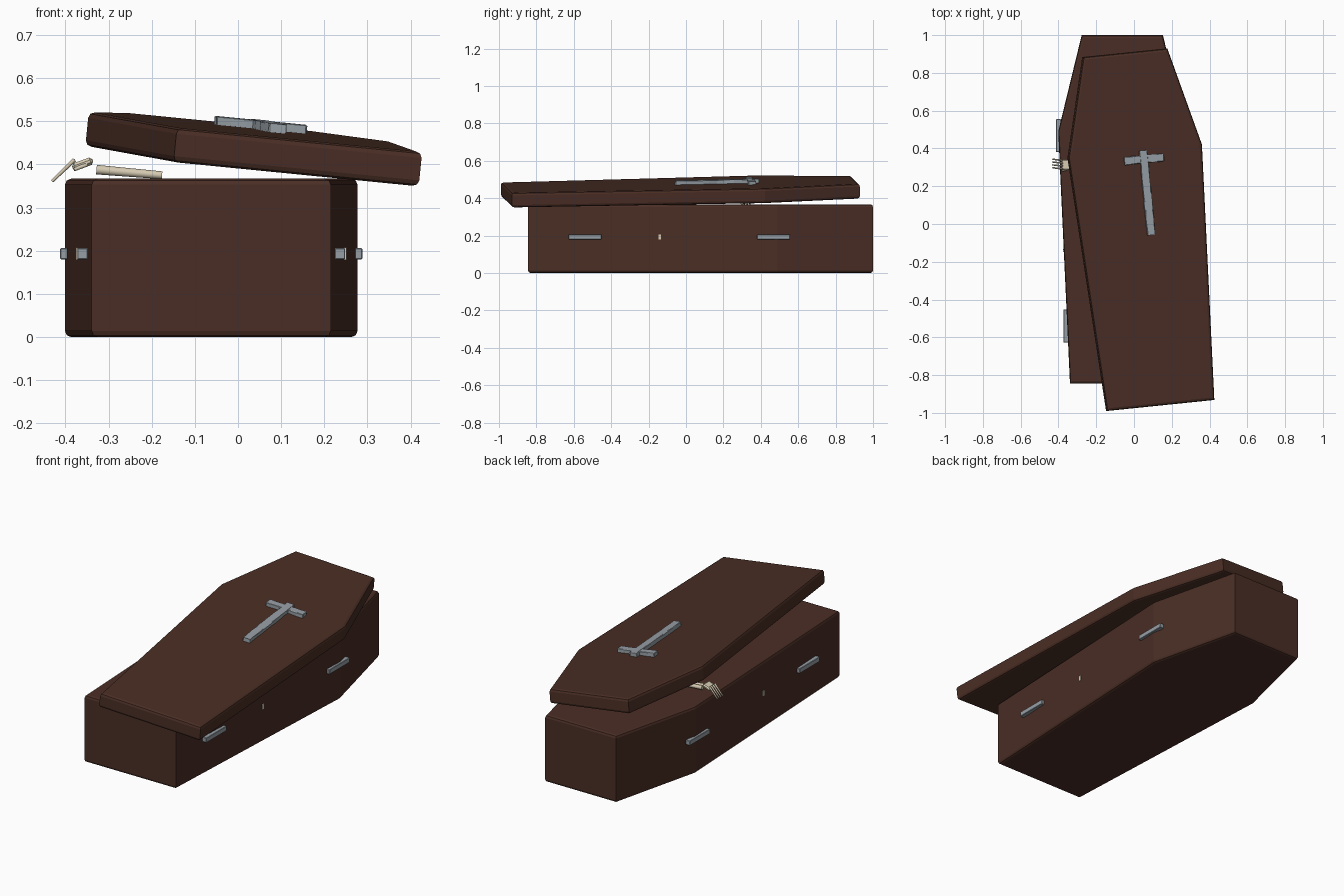
import bpy, bmesh, random
from mathutils import Vector, Matrix

random.seed(4)
cube = bpy.data.objects.get("Cube")
if cube:
    bpy.data.objects.remove(cube)


def material(name, rgb):
    m = bpy.data.materials.new(name)
    m.use_nodes = True
    m.diffuse_color = (*rgb, 1)
    m.node_tree.nodes["Principled BSDF"].inputs["Base Color"].default_value = (*rgb, 1)
    return m


WOOD = material("dark wood", (0.068, 0.027, 0.018))
METAL = material("grey metal", (0.31, 0.35, 0.38))
BONE = material("pale bone", (0.68, 0.6, 0.45))


def finish(bm, name, mat, matrix=Matrix()):
    bmesh.ops.recalc_face_normals(bm, faces=bm.faces)
    mesh = bpy.data.meshes.new(name)
    bm.to_mesh(mesh)
    bm.free()
    mesh.materials.append(mat)
    ob = bpy.data.objects.new(name, mesh)
    bpy.context.collection.objects.link(ob)
    ob.matrix_world = matrix
    return ob


def six_sided_slab(name, stations, z0, z1, matrix=Matrix()):
    """Symmetric slab from (y, half width) stations, with rounded top and bottom rims."""
    bm = bmesh.new()
    outline = [(w, y) for y, w in stations] + [(-w, y) for y, w in reversed(stations)]
    base = bm.faces.new([bm.verts.new((x, y, z0)) for x, y in outline])
    new = bmesh.ops.extrude_face_region(bm, geom=[base])["geom"]
    bmesh.ops.translate(bm, vec=(0, 0, z1 - z0),
                        verts=[g for g in new if isinstance(g, bmesh.types.BMVert)])
    rims = [e for e in bm.edges if abs(e.verts[0].co.z - e.verts[1].co.z) < 1e-4]
    bmesh.ops.bevel(bm, geom=rims, offset=0.014, segments=2, profile=0.5, affect='EDGES')
    return finish(bm, name, WOOD, matrix)


def bar(name, size, matrix, mat, cuts=0, wobble=0.0, chamfer=0.002):
    """Chamfered bar along local y, optionally with uneven hammered sides."""
    bm = bmesh.new()
    bmesh.ops.create_cube(bm, size=1)
    bmesh.ops.scale(bm, vec=size, verts=bm.verts)
    if chamfer:
        bmesh.ops.bevel(bm, geom=bm.edges[:], offset=chamfer, segments=1, affect='EDGES')
    for i in range(cuts):
        y = size[1] * ((i + 1) / (cuts + 1) - 0.5)
        bmesh.ops.bisect_plane(bm, geom=bm.verts[:] + bm.edges[:] + bm.faces[:],
                               plane_co=(0, y, 0), plane_no=(0, 1, 0))
    for v in bm.verts:
        v.co.x += random.uniform(-wobble, wobble)
        v.co.y += random.uniform(-wobble, wobble)
    return finish(bm, name, mat, matrix)


def rod(name, a, b, r1, r2, mat):
    """Tapered round bone between two points."""
    a, b = Vector(a), Vector(b)
    bm = bmesh.new()
    bmesh.ops.create_cone(bm, cap_ends=True, segments=12, radius1=r1, radius2=r2,
                          depth=(b - a).length)
    turn = (b - a).to_track_quat('Z', 'Y').to_matrix().to_4x4()
    ob = finish(bm, name, mat, Matrix.Translation((a + b) / 2) @ turn)
    for p in ob.data.polygons:
        p.use_smooth = len(p.vertices) == 4
    return ob


# Body
MID = -0.062
six_sided_slab("body", [(-0.845, 0.277), (0.49, 0.339), (1.0, 0.215)], 0, 0.367,
               Matrix.Translation((MID, 0, 0)))

# Lid, turned and tilted off the body
normal = Vector((0.1, -0.0124, 1)).normalized()
along = Vector((-0.0999, 0.995, 0.0223)).normalized()
across = along.cross(normal).normalized()
lid_frame = Matrix((across, along, normal)).transposed().to_4x4()
lid_frame.translation = (0.0075, 0.385, 0.487)
six_sided_slab("lid", [(-1.353, 0.287), (0, 0.357), (0.524, 0.225)], -0.08, 0, lid_frame)

# Cross on the lid
bar("cross_stem", (0.042, 0.45, 0.03),
    lid_frame @ Matrix.Translation((0.039, -0.225, 0.006)), METAL, 9, 0.002)
bar("cross_arm", (0.042, 0.21, 0.03),
    lid_frame @ Matrix.Translation((0.04, -0.046, 0.005)) @ Matrix.Rotation(1.5708, 4, 'Z'),
    METAL, 5, 0.002)

# Handles and side studs, same on both sides
for side, word in ((1, "left"), (-1, "right")):
    for place, y, out in (("front", -0.54, 0.298), ("back", 0.468, 0.338)):
        bar(f"{place}_handle_{word}", (0.025, 0.175, 0.026),
            Matrix.Translation((MID + side * out, y, 0.193)), METAL)
    bar(f"stud_{word}", (0.014, 0.014, 0.028),
        Matrix.Translation((MID + side * 0.306, -0.14, 0.193)), BONE, chamfer=0)

# Forearm bones lying in the gap
for i, y in enumerate((0.3, 0.325)):
    rod(f"forearm_bone_{i + 1}", (-0.328, y, 0.388), (-0.176, y, 0.375), 0.011, 0.009, BONE)

# Palm and fingers hooked over the rim
bar("palm", (0.05, 0.056, 0.018),
    Matrix.Translation((-0.36, 0.314, 0.401)) @ Matrix.Rotation(-0.35, 4, 'Y'),
    BONE, chamfer=0.006)
for i in range(4):
    y = 0.292 + i * 0.015
    rod(f"finger_{i + 1}", (-0.379, y, 0.411), (-0.431, y + 0.006, 0.361), 0.005, 0.0035, BONE)
rod("thumb", (-0.35, 0.29, 0.4), (-0.38, 0.281, 0.388), 0.005, 0.004, BONE)
